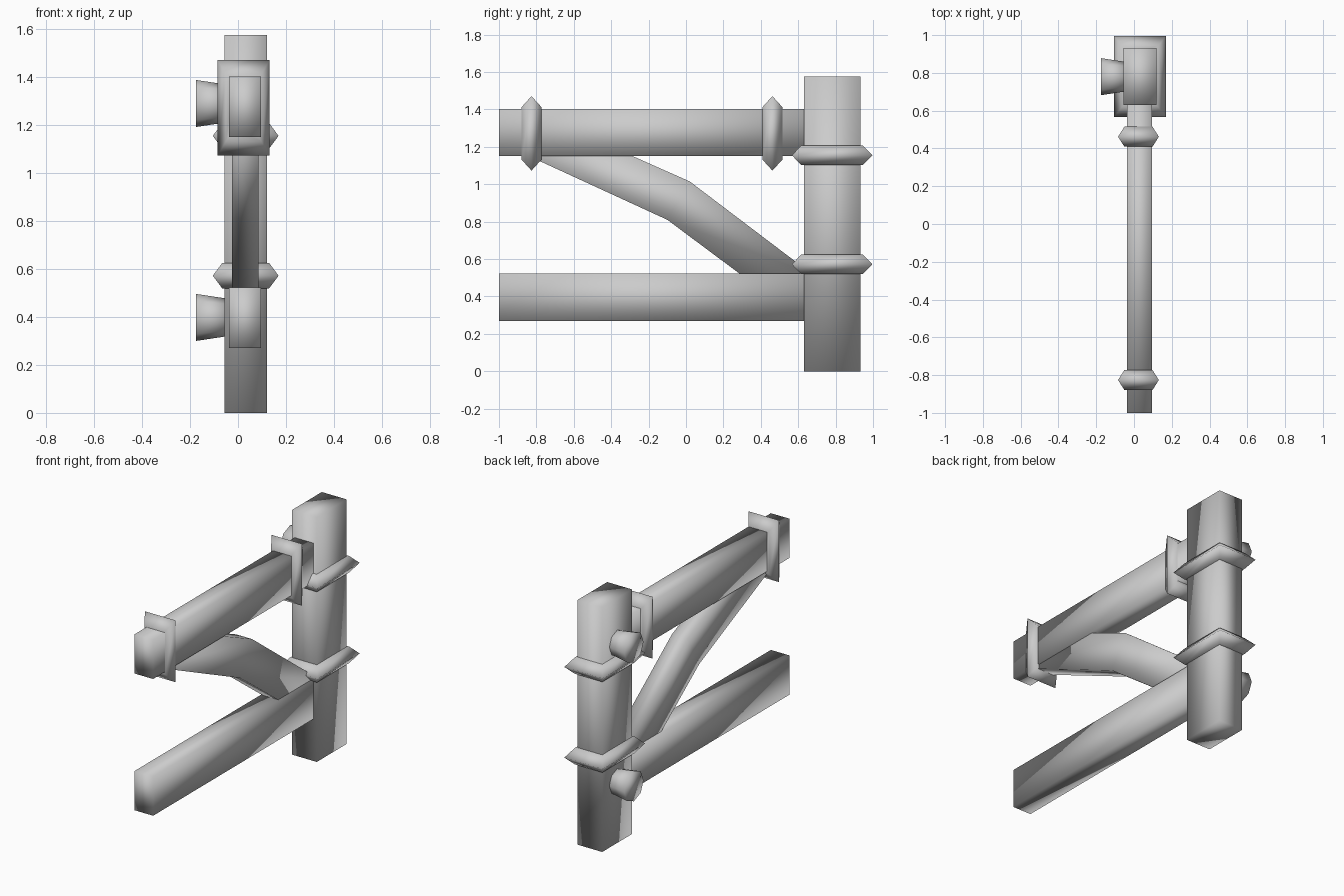
import bpy, bmesh, math
from mathutils import Matrix, Vector

if "Cube" in bpy.data.objects:
    bpy.data.objects.remove(bpy.data.objects["Cube"])


def finish(name, bm):
    bmesh.ops.recalc_face_normals(bm, faces=bm.faces[:])
    me = bpy.data.meshes.new(name)
    bm.to_mesh(me)
    bm.free()
    for p in me.polygons:
        p.use_smooth = True
    ob = bpy.data.objects.new(name, me)
    bpy.context.collection.objects.link(ob)
    return ob


def loft(name, loops, closed=False, caps=True):
    """Skin a list of equal-length point loops."""
    bm = bmesh.new()
    rings = [[bm.verts.new(p) for p in loop] for loop in loops]
    n = len(rings[0])
    pairs = list(zip(rings, rings[1:]))
    if closed:
        pairs.append((rings[-1], rings[0]))
    for a, b in pairs:
        for i in range(n):
            j = (i + 1) % n
            bm.faces.new((a[i], a[j], b[j], b[i]))
    if caps and not closed:
        bm.faces.new(rings[0])
        bm.faces.new(rings[-1])
    return finish(name, bm)


def box(name, lo, hi):
    lo, hi = Vector(lo), Vector(hi)
    bm = bmesh.new()
    bmesh.ops.create_cube(bm, size=1)
    bmesh.ops.scale(bm, vec=hi - lo, verts=bm.verts)
    bmesh.ops.translate(bm, vec=(lo + hi) / 2, verts=bm.verts)
    return finish(name, bm)


def band(name, centre, half_u, half_v, tip_u, tip_v, axis):
    """Square strap of hexagonal section around a timber along 'axis'."""
    # (fraction of tip overhang, offset along the timber)
    section = [(1, 0), (0.2, 0.053), (-0.5, 0.053),
               (-0.9, 0), (-0.5, -0.053), (0.2, -0.053)]
    loops = []
    for f, w in section:
        u, v = half_u + f * tip_u, half_v + f * tip_v
        loop = []
        for su, sv in ((-1, -1), (1, -1), (1, 1), (-1, 1)):
            p = (su * u, sv * v, w) if axis == 'z' else (su * u, w, sv * v)
            loop.append(Vector(centre) + Vector(p))
        loops.append(loop)
    return loft(name, loops, closed=True)


# Upright post
box("post", (-0.056, 0.63, 0), (0.12, 0.932, 1.575))

# Two horizontal rails
box("upper_rail", (-0.037, -1, 1.15), (0.096, 0.70, 1.402))
box("lower_rail", (-0.037, -1, 0.27), (0.096, 0.70, 0.522))

# Bent diagonal brace, ends buried in the rails
brace = [((-0.85, 1.155), (-0.60, 1.29)),
         ((-0.10, 0.81), (0.02, 1.015)),
         ((0.43, 0.415), (0.68, 0.515))]
loft("brace", [[(-0.026, *a), (0.086, *a), (0.086, *b), (-0.026, *b)]
               for a, b in brace])

# Straps on the post
for name, z in (("post_band_upper", 1.155), ("post_band_lower", 0.572)):
    band(name, (0.032, 0.781, z), 0.088, 0.151, 0.049, 0.064, 'z')

# Straps on the upper rail
for name, y in (("rail_band_front", -0.826), ("rail_band_rear", 0.462)):
    band(name, (0.0235, y, 1.272), 0.066, 0.126, 0.042, 0.073, 'y')

# Tapered pegs on the left of the post
for name, z in (("upper_peg", 1.29), ("lower_peg", 0.398)):
    bm = bmesh.new()
    bmesh.ops.create_cone(bm, cap_ends=True, segments=8, radius1=0.098,
                          radius2=0.076, depth=0.145)
    bmesh.ops.transform(bm, verts=bm.verts,
                        matrix=Matrix.Translation((-0.1025, 0.78, z))
                        @ Matrix.Rotation(math.pi / 2, 4, 'Y'))
    finish(name, bm)
